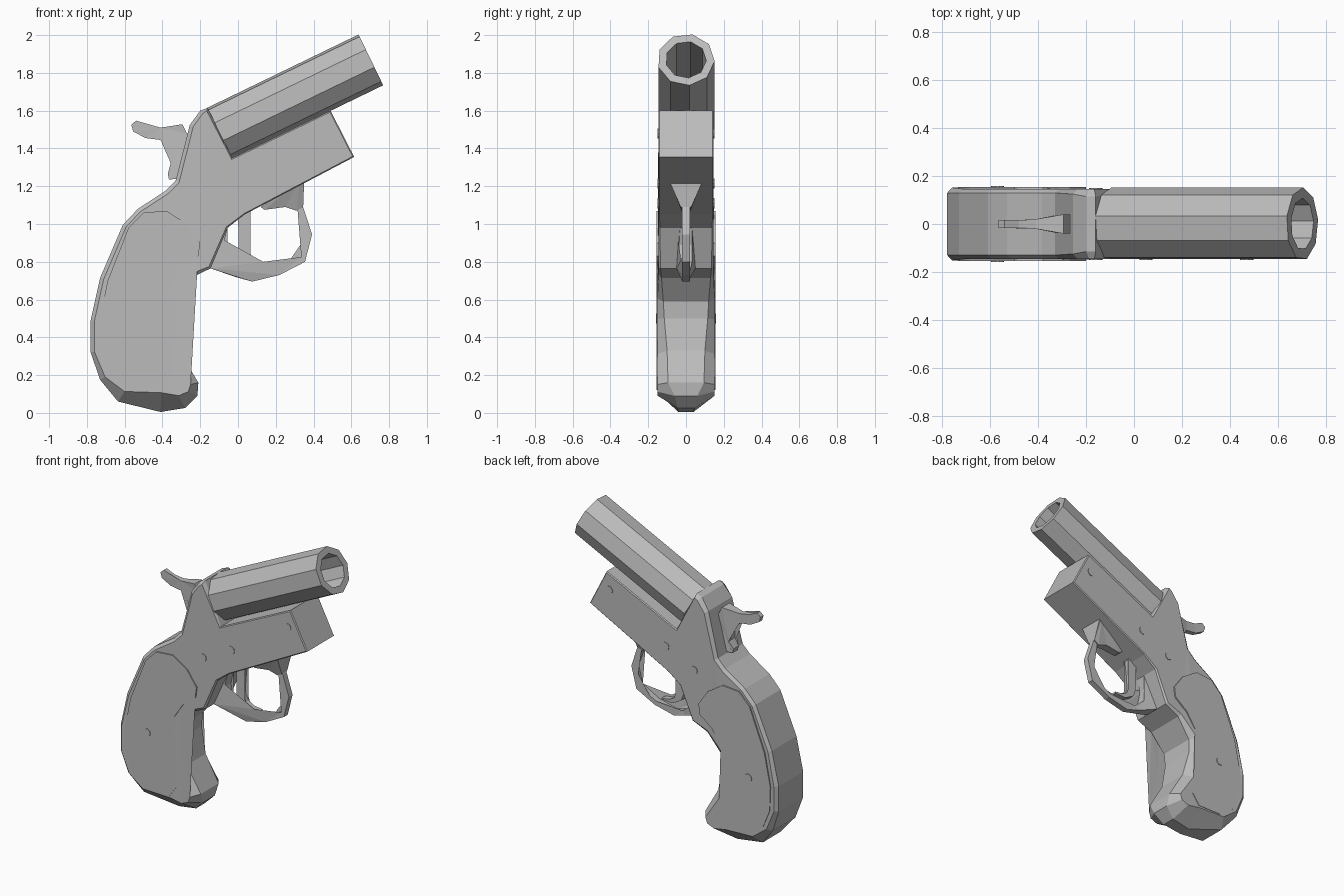
import bpy, bmesh, math
from mathutils import Vector

if "Cube" in bpy.data.objects:
    bpy.data.objects.remove(bpy.data.objects["Cube"])

steel = bpy.data.materials.new("steel_grey")
steel.diffuse_color = (0.5, 0.5, 0.5, 1)
steel.use_nodes = True
steel.node_tree.nodes["Principled BSDF"].inputs["Base Color"].default_value = steel.diffuse_color


def finish(name, bm):
    bmesh.ops.recalc_face_normals(bm, faces=bm.faces)
    me = bpy.data.meshes.new(name)
    bm.to_mesh(me)
    bm.free()
    me.materials.append(steel)
    ob = bpy.data.objects.new(name, me)
    bpy.context.collection.objects.link(ob)
    return ob


def skin(name, rings):
    """Bridge closed rings of equal length and cap both ends."""
    bm = bmesh.new()
    rows = [[bm.verts.new(p) for p in r] for r in rings]
    n = len(rows[0])
    for a, b in zip(rows, rows[1:]):
        for i in range(n):
            j = (i + 1) % n
            bm.faces.new((a[i], a[j], b[j], b[i]))
    caps = [bm.faces.new(rows[0]), bm.faces.new(rows[-1])]
    bmesh.ops.triangulate(bm, faces=caps)
    return finish(name, bm)


def prism(name, pts, width):
    """Side profile given thickness; width may depend on position."""
    w = width if callable(width) else (lambda x, z: width)
    return skin(name, [[(x, s * w(x, z), z) for x, z in pts] for s in (-1, 1)])


def inset(pts, amounts):
    """Move each corner of a counter-clockwise profile inward."""
    out = []
    for i, p in enumerate(pts):
        p = Vector(p)
        d1 = (p - Vector(pts[i - 1])).normalized()
        d2 = (Vector(pts[(i + 1) % len(pts)]) - p).normalized()
        n1, n2 = Vector((-d1.y, d1.x)), Vector((-d2.y, d2.x))
        m = (n1 + n2).normalized()
        out.append(p + m * amounts[i] / max(m.dot(n1), 0.5))
    return out


# Frame and grip: x, z, half width at the rim, chamfer inset
body = [
    (.615, 1.355, .14, .006), (.49, 1.60, .14, .006), (-.03, 1.35, .14, .006),
    (-.16, 1.615, .115, .012), (-.20, 1.60, .115, .02), (-.255, 1.525, .125, .02),
    (-.33, 1.23, .13, .02), (-.385, 1.175, .13, .02), (-.53, 1.08, .13, .02),
    (-.61, .995, .13, .02), (-.73, .715, .13, .02), (-.78, .49, .13, .02),
    (-.78, .32, .13, .02), (-.73, .175, .12, .03), (-.635, .06, .09, .06),
    (-.41, .005, .04, .10), (-.28, .026, .045, .07), (-.215, .09, .06, .05),
    (-.21, .16, .095, .04), (-.31, .33, .10, .05), (-.35, .50, .115, .045),
    (-.345, .59, .12, .04), (-.25, .715, .13, .02), (-.145, .765, .135, .012),
    (-.055, .98, .138, .008), (.035, 1.05, .14, .006)]
outer = [(x, z) for x, z, _, _ in body]
inner = inset(outer, [b[3] for b in body])
half = [.152 if b[1] < .6 else .146 for b in body]
skin("frame_and_grip", [
    [(p.x, -h, p.y) for p, h in zip(inner, half)],
    [(x, -w, z) for x, z, w, _ in body],
    [(x, w, z) for x, z, w, _ in body],
    [(p.x, h, p.y) for p, h in zip(inner, half)]])

# Grip side panels
prism("grip_panels", [
    (-.50, 1.06), (-.58, .98), (-.69, .70), (-.735, .48), (-.73, .32),
    (-.68, .20), (-.57, .12), (-.40, .12), (-.35, .19), (-.38, .32),
    (-.41, .50), (-.40, .61), (-.30, .76), (-.21, .83), (-.20, .90),
    (-.27, 1.0), (-.38, 1.07)], .155)

# Nine-sided hollow barrel
start, end = Vector((-.098, 0, 1.482)), Vector((.703, 0, 1.870))
axis = (end - start).normalized()
up = Vector((-axis.z, 0, axis.x))


def ring(center, r):
    angles = [math.radians(13 + 40 * k) for k in range(9)]
    return [center + up * r * math.cos(a) + Vector((0, r * math.sin(a), 0)) for a in angles]


skin("barrel", [ring(start, .152), ring(end, .152), ring(end, .108),
                ring(start + axis * .04, .108)])

# Trigger guard: flared front bracket, loop and rear web
prism("guard_bracket", [
    (.12, 1.09), (.14, 1.075), (.25, 1.09), (.31, 1.07), (.345, 1.09), (.35, 1.22),
    (.33, 1.23)], lambda x, z: .025 + .06 * min(1, max(0, (z - 1.085) / .09)))
loop_out = [(.345, 1.09), (.392, .945), (.355, .80), (.22, .73), (.075, .695),
            (-.015, .72), (-.145, .765)]
loop_in = [(-.10, .93), (-.055, .98), (-.078, .89), (-.055, .80), (.01, .745), (.08, .725),
           (.21, .757), (.335, .825), (.365, .94), (.315, 1.08)]
prism("trigger_guard", loop_out + loop_in,
      lambda x, z: .02 + .03 * min(1, max(0, -x / .14)))

# Trigger
prism("trigger", [
    (0, 1.08), (.003, .86), (.022, .81), (.085, .775), (.165, .778), (.168, .788),
    (.11, .795), (.065, .82), (.04, .87), (.045, .96), (.065, 1.12)], .02)

# Hammer: slim thumb spur widening toward the frame
prism("hammer", [
    (-.565, 1.525), (-.555, 1.49), (-.49, 1.455), (-.41, 1.445), (-.34, 1.38),
    (-.34, 1.31), (-.372, 1.265), (-.365, 1.235), (-.32, 1.24), (-.255, 1.47),
    (-.27, 1.48), (-.295, 1.528), (-.41, 1.51), (-.48, 1.52), (-.54, 1.547)],
    lambda x, z: .016 + .024 * min(1, max(0, (x + .43) / .12)))

# Pins through the frame and the grip screw
for i, (x, z, w) in enumerate([(.47, 1.48, .15), (.05, 1.215, .15),
                               (-.16, 1.11, .15), (-.57, .50, .159)]):
    prism(f"pin_{i + 1}", [(x + .028 * math.cos(k * math.pi / 5),
                            z + .028 * math.sin(k * math.pi / 5)) for k in range(10)], w)
